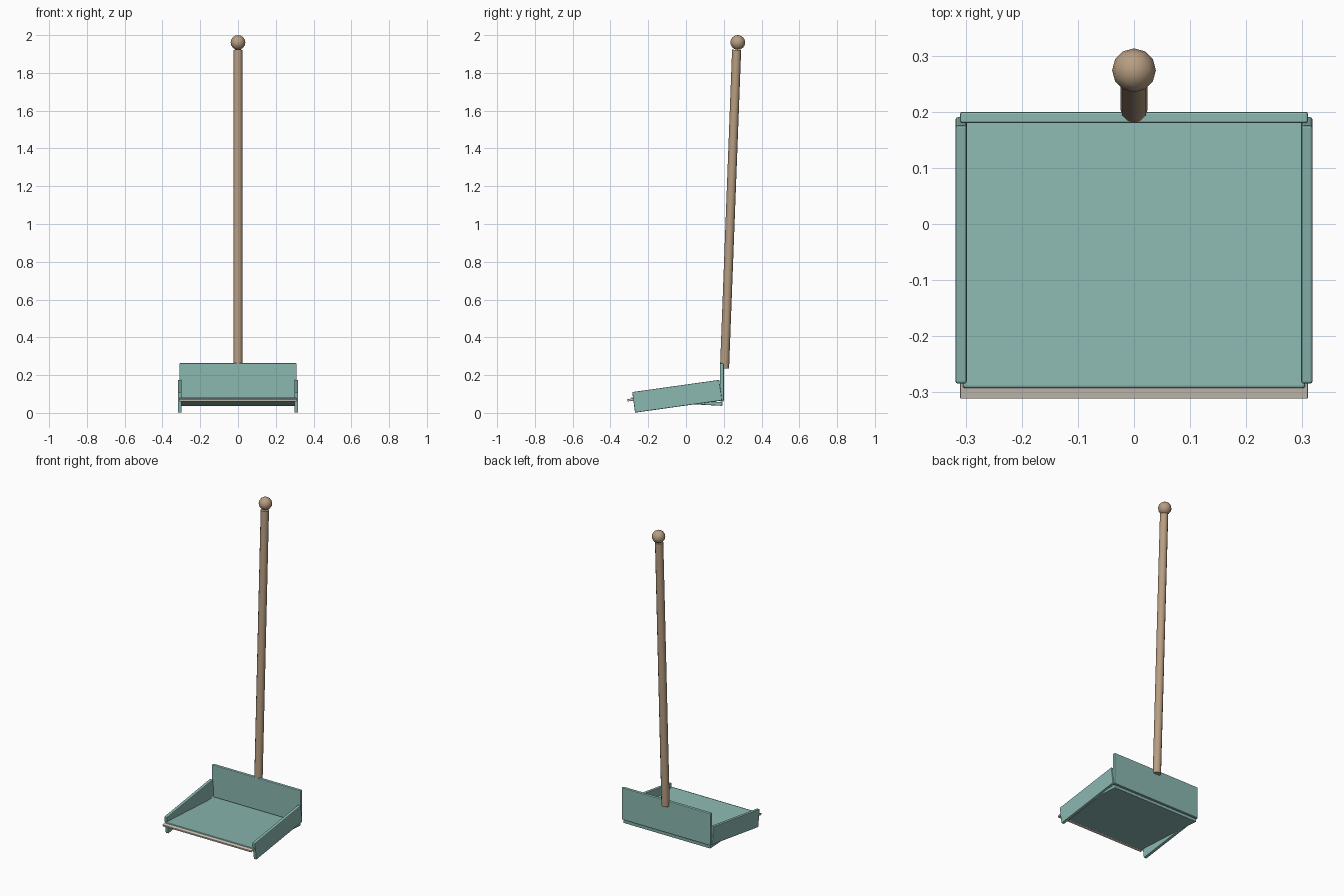
import bpy
from math import radians
from mathutils import Vector

if "Cube" in bpy.data.objects:
    bpy.data.objects.remove(bpy.data.objects["Cube"])


def material(name, color):
    m = bpy.data.materials.new(name)
    m.diffuse_color = (*color, 1)
    m.use_nodes = True
    m.node_tree.nodes["Principled BSDF"].inputs["Base Color"].default_value = m.diffuse_color
    return m


teal = material("teal_plastic", (0.26, 0.48, 0.44))
wood = material("wood", (0.48, 0.34, 0.22))
cream = material("cream_rubber", (0.62, 0.56, 0.48))


def finish(ob, name, mat):
    ob.name = name
    ob.data.materials.append(mat)
    return ob


def box(name, size, loc, tilt, mat, bevel=0.004):
    bpy.ops.mesh.primitive_cube_add(size=1, location=loc)
    ob = bpy.context.object
    ob.scale = size
    bpy.ops.object.transform_apply(location=False, rotation=False, scale=True)
    ob.rotation_euler.x = radians(tilt)
    mod = ob.modifiers.new("soft_edges", 'BEVEL')
    mod.width = bevel
    mod.segments = 2
    return finish(ob, name, mat)


# Pan: sloping floor, upright back, tilted side walls
box("pan_floor", (0.61, 0.486, 0.02), (0, -0.05, 0.06), -3, teal)
box("back_wall", (0.62, 0.02, 0.202), (0, 0.19, 0.162), 0, teal)
for side, s in (("left", -1), ("right", 1)):
    box(side + "_wall", (0.02, 0.465, 0.11), (s * 0.308, -0.047, 0.088), 8, teal)

# Rubber lip along the front edge
box("front_lip", (0.62, 0.042, 0.012), (0, -0.29, 0.07), 12, cream, 0.002)

# Handle leaning slightly back
bottom, top = Vector((0, 0.204, 0.235)), Vector((0, 0.268, 1.922))
axis = top - bottom
bpy.ops.mesh.primitive_cylinder_add(vertices=12, radius=0.024, depth=axis.length,
                                    location=(bottom + top) / 2)
handle = finish(bpy.context.object, "handle", wood)
handle.rotation_euler = axis.to_track_quat('Z', 'Y').to_euler()
bpy.ops.object.shade_smooth_by_angle(angle=radians(40))

# Round knob on top
bpy.ops.mesh.primitive_uv_sphere_add(segments=12, ring_count=8, radius=0.039,
                                     location=(0, 0.274, 1.961))
finish(bpy.context.object, "handle_knob", wood)
bpy.ops.object.shade_smooth_by_angle(angle=radians(60))
